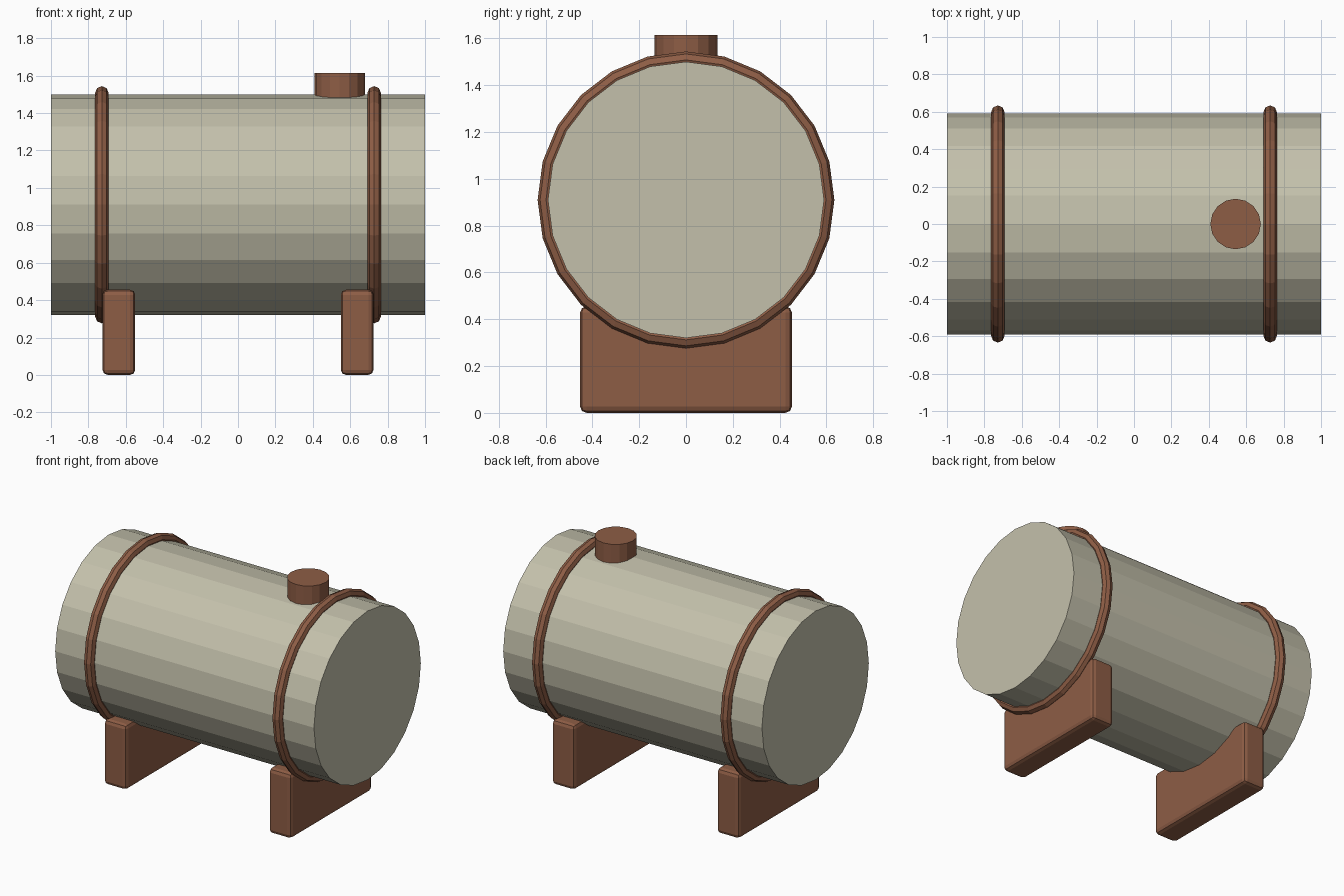
import bpy
from math import pi

if "Cube" in bpy.data.objects:
    bpy.data.objects.remove(bpy.data.objects["Cube"])


def material(name, rgb):
    m = bpy.data.materials.new(name)
    m.diffuse_color = (*rgb, 1)
    m.use_nodes = True
    m.node_tree.nodes["Principled BSDF"].inputs["Base Color"].default_value = m.diffuse_color
    return m


CREAM = material("cream_paint", (0.55, 0.53, 0.41))
RUST = material("rust_brown", (0.27, 0.11, 0.06))
AXIS_Z = 0.91


def finish(name, mat):
    ob = bpy.context.object
    ob.name = name
    ob.data.materials.append(mat)
    return ob


# Horizontal tank drum
bpy.ops.mesh.primitive_cylinder_add(vertices=24, radius=0.59, depth=2,
                                    location=(0, 0, AXIS_Z), rotation=(0, pi / 2, 0))
finish("tank", CREAM)

# Filler cap, sunk into the drum
bpy.ops.mesh.primitive_cylinder_add(vertices=16, radius=0.135, depth=0.22,
                                    location=(0.543, 0, 1.505))
finish("filler_cap", RUST)

for side, s in (("left", -1), ("right", 1)):
    # Strap around the drum
    bpy.ops.mesh.primitive_torus_add(major_segments=24, minor_segments=8,
                                     major_radius=0.598, minor_radius=0.036,
                                     location=(s * 0.728, 0, AXIS_Z), rotation=(0, pi / 2, 0))
    finish(side + "_strap", RUST)

    # Support block with softened edges
    bpy.ops.mesh.primitive_cube_add(size=1, location=(s * 0.637, 0, 0.228))
    leg = finish(side + "_support", RUST)
    leg.scale = (0.175, 0.905, 0.455)
    bpy.ops.object.transform_apply(location=False, rotation=False, scale=True)
    bevel = leg.modifiers.new("soft_edges", 'BEVEL')
    bevel.width = 0.027
    bevel.segments = 2
